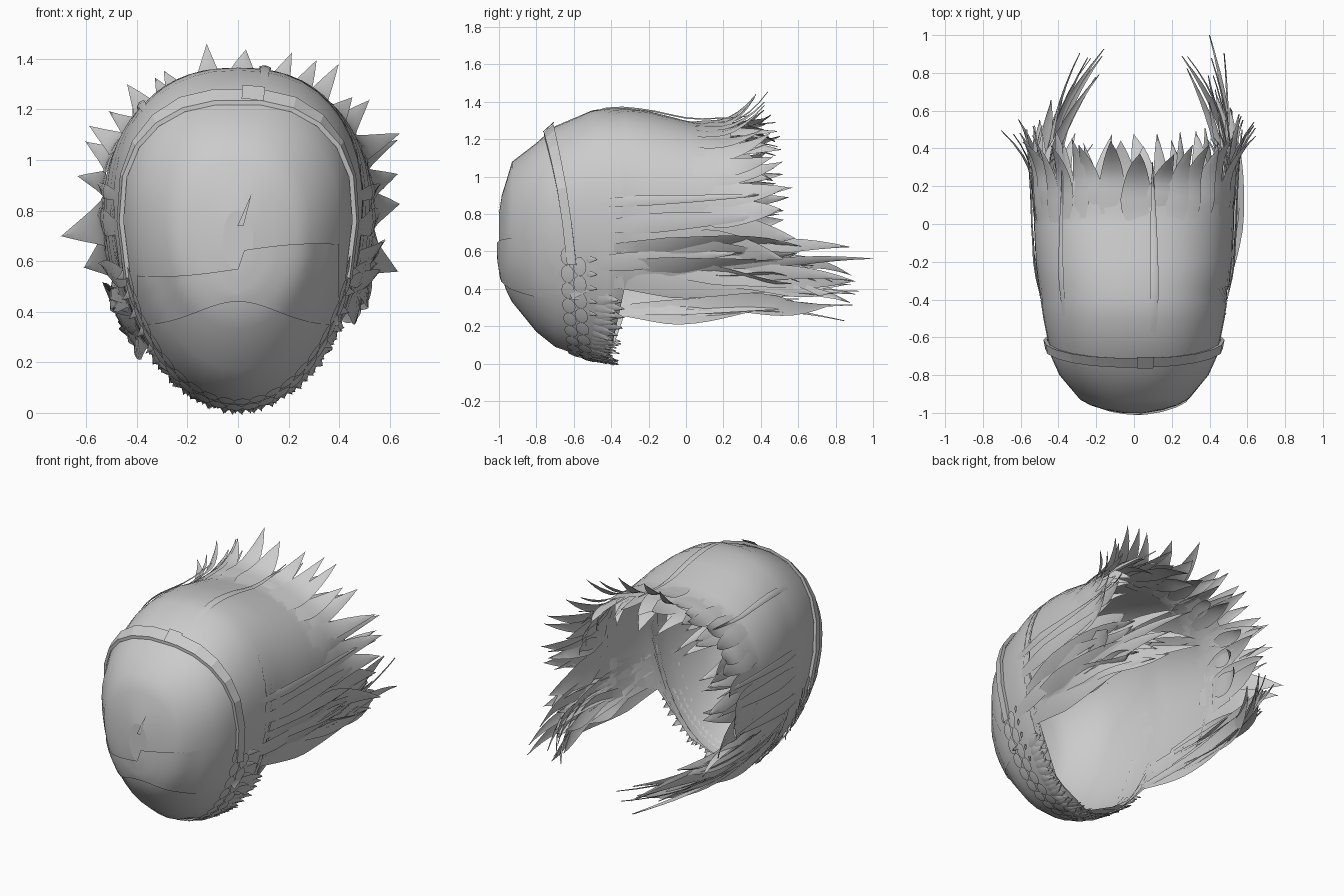
import bpy, bmesh, math, random
from mathutils import Vector
from mathutils.bvhtree import BVHTree

if "Cube" in bpy.data.objects:
    bpy.data.objects.remove(bpy.data.objects["Cube"])

random.seed(4)
R = random.uniform

# cross-sections along y: y, half width, top z, bottom z, height of widest point,
# lowest arc angle on the right and on the left
RINGS = [(-1.0, .06, .80, .56, .68, -90, -90), (-.985, .15, .90, .46, .69, -90, -90),
         (-.96, .23, .98, .39, .71, -90, -90), (-.93, .285, 1.08, .33, .74, -90, -90),
         (-.80, .395, 1.18, .17, .79, -90, -90), (-.70, .44, 1.27, .09, .82, -90, -90),
         (-.50, .48, 1.355, .02, .83, -90, -90), (-.42, .492, 1.365, .015, .83, -90, -90),
         (-.39, .495, 1.365, .01, .83, -60, -65), (-.33, .505, 1.365, .01, .83, -32, -44),
         (-.20, .52, 1.35, .01, .83, -28, -44), (0, .53, 1.30, .01, .83, -24, -43),
         (.06, .53, 1.29, .01, .83, -20, -22), (.12, .53, 1.29, .01, .83, -15, -14),
         (.24, .53, 1.285, .01, .83, -13, -13)]


def ring(y):
    if y <= RINGS[0][0]:
        return RINGS[0][1:]
    for a, b in zip(RINGS, RINGS[1:]):
        if y <= b[0]:
            f = (y - a[0]) / (b[0] - a[0])
            return [p + (q - p) * f for p, q in zip(a[1:], b[1:])]
    return RINGS[-1][1:]


def sin(deg):
    return math.sin(math.radians(deg))


def surf(y, ang, off=0.0):
    """Point on the head surface at depth y and angle (0 = +x, 90 = top)."""
    w, zt, zb, zm = ring(y)[:4]
    c, s = sin(ang + 90), sin(ang)
    h = zt - zm if s > 0 else zm - zb
    if s > 0:  # the crown is a little squarer than an ellipse
        c = math.copysign(abs(c) ** .84, c)
        s = s ** .93
    return Vector(((w + off) * c, y, zm + (h + off) * s))


def add_grid(bm, rows):
    vs = [[bm.verts.new(p) for p in r] for r in rows]
    for a, b in zip(vs, vs[1:]):
        for i in range(len(a) - 1):
            bm.faces.new((a[i], a[i + 1], b[i + 1], b[i]))
    return vs


def finish(bm, name, angle=60):
    me = bpy.data.meshes.new(name)
    bmesh.ops.remove_doubles(bm, verts=bm.verts, dist=.0005)
    bm.to_mesh(me)
    bm.free()
    ob = bpy.data.objects.new(name, me)
    bpy.context.collection.objects.link(ob)
    bpy.ops.object.select_all(action='DESELECT')
    ob.select_set(True)
    bpy.context.view_layer.objects.active = ob
    bpy.ops.object.shade_smooth_by_angle(angle=math.radians(angle))
    return ob


def lock(bm, y0, y1, a0, a1, half, flare=0.0, base=.006, curl=0.0, dz=0.0, wave=0.0, twist=0.0, n=8):
    """Tapered leaf of hair rising out of the head surface; the tip flicks out (flare) or inward (curl)."""
    rows = []
    for i in range(n + 1):
        t = i / n
        y = y0 + (y1 - y0) * t
        a = a0 + (a1 - a0) * t + wave * math.sin(2 * math.pi * t) * t
        k = max(0, (t - .4) / .6) ** 2
        full = 1 - t ** 2.2
        h = half * min(1, .4 + 2 * t) * full + .02
        row = []
        for s in (-1, 0, 1):
            lift = base * min(1, 3 * t) - .005 * max(0, 1 - 3 * t) + s * twist * t * full
            p = surf(y, a + s * h, lift + flare * k + (.006 if s == 0 and t > .2 else 0))
            p.x -= math.copysign(curl * k, p.x)
            p.z += dz * k
            row.append(p)
        rows.append(row)
    add_grid(bm, rows)


# hollow head shell, open at the back and under the nape
bm = bmesh.new()
rows = []
for r in RINGS:
    lo, hi = r[5], 180 - r[6]
    rows.append([surf(r[0], lo + (hi - lo) * i / 40) for i in range(41)])
vs = add_grid(bm, rows)
bm.faces.new(vs[0][:-1])
tree = BVHTree.FromBMesh(bm)
finish(bm, "head_shell", 80)

# spikes around the rear opening: flared outer layer, straight middle, drooping inner
bm = bmesh.new()
for i in range(21):
    a = -12 + 204 * i / 20 + R(-2, 2)
    up = max(0, sin(a))
    lock(bm, R(-.05, .06), .54 - .13 * up + R(-.05, .03), a, a + R(-5, 5), R(7, 9), R(.09, .17),
         twist=R(-.03, .03))
for i in range(20):
    a = -10 + 200 * i / 19 + R(-3, 3)
    up = max(0, sin(a))
    lock(bm, R(.0, .12), .55 - .10 * up + R(-.06, .04), a, a + R(-9, 9), R(5, 8), R(-.04, .06), -.006,
         twist=R(-.04, .04))
for i in range(14):
    a = 0 + 180 * i / 13 + R(-4, 4)
    lock(bm, R(.05, .15), R(.36, .48), a, a + R(-10, 10), R(5, 7), R(-.14, -.04), -.02, twist=R(-.04, .04))
finish(bm, "rear_hair_spikes")

# long strands lying on the skull
bm = bmesh.new()
for y0, y1, a0, a1, h in [(-.68, .34, 80, 83, 2.5), (-.6, .32, 138, 128, 2.5), (-.55, .48, 2, 8, 3),
                          (-.55, .5, 178, 171, 3), (-.5, .5, -7, -2, 4), (-.5, .5, 187, 182, 4),
                          (-.6, .3, -22, -16, 4), (-.6, .3, 202, 196, 4)]:
    lock(bm, y0, y1, a0, a1, h, .03, .010, n=12)
finish(bm, "skull_strands")

# long low side locks sweeping back and curling inward; the left ones hang lower
for side, name, low, high in ((1, "right_side_locks", -29, -15), (-1, "left_side_locks", -42, -25)):
    bm = bmesh.new()
    # start y, end y, start angle, end angle, half width, inward curl
    locks = [(-.35, 1.0, -23, -20, 3.5, .22)] if side > 0 else []
    for i in range(16):
        a = low + (high - low) * i / 15
        end = R(.55, .93)
        locks.append((R(-.4, .0), end, a, a + R(-8, 2) * (side > 0) + R(-1, 4), R(3.5, 5.5),
                      (end - .45) * R(.2, 1)))
    for y0, y1, a0, a1, h, c in locks:
        if side < 0:
            a0, a1, c = 180 - a0, 180 - a1, c * 1.5
        lock(bm, y0, y1, a0, a1, h, R(-.02, .06), R(.004, .03), c * .6, R(-.06, .04), R(-4, 4),
             R(-.09, .09), n=14)
    finish(bm, name)

# beard fringe along the rear jaw edge
bm = bmesh.new()
for layer in range(2):
    for i in range(28):
        a = -36 - 98 * (i + .5 * layer) / 27.5
        e = -.35 - .06 * abs(sin(a)) ** 3 - .04 * layer
        lock(bm, e - .09, e + R(0, .05), a, a + R(-2, 2), 2.6, R(0, .012), .004, n=4)
finish(bm, "jaw_fringe")

# raised faceted headband tilted over the brow
bm = bmesh.new()
rows = []
for i in range(14):
    a = -22 + 224 * i / 13
    y = -.645 - .09 * sin(a)
    rows.append([surf(y - .025, a, .006), surf(y - .025, a, .024),
                 surf(y + .025, a, .024), surf(y + .025, a, .004)])
add_grid(bm, rows)
finish(bm, "headband", 15)

# clasp on the crown
bm = bmesh.new()
add_grid(bm, [[surf(-.765 + .06 * j, 80 + 3 * i, .03) for i in range(4)] for j in range(2)])
finish(bm, "band_clasp")

# scale ornaments down the cheeks and under the chin
bm = bmesh.new()
for col in range(2):
    for i in range(19):
        a = -19 - 142 * (i + .5 * col) / 18.5
        y = -.635 + .065 * col + .04 * sin(a) ** 4
        rim = [bm.verts.new(surf(y + .036 * sin(q + 90), a + 4 * sin(q), .010)) for q in range(0, 360, 36)]
        mid = bm.verts.new(surf(y, a, .014))
        for k in range(10):
            bm.faces.new((mid, rim[k], rim[(k + 1) % 10]))
finish(bm, "cheek_scales")

# little leaves behind the scales
bm = bmesh.new()
for i in range(5):
    for a in (-20 - 6 * i, 200 + 6 * i):
        lock(bm, -.54, -.475, a, a + 1, 1.5, .02, .008, n=5)
finish(bm, "cheek_leaves")


def on_face(x, z, off):
    hit = tree.ray_cast(Vector((x, -2, z)), Vector((0, 1, 0)))[0]
    return (hit or Vector((x, -.6, z))) - Vector((0, off, 0))


# thin cloth wrapped across the lower face
bm = bmesh.new()
rows = []
for i in range(33):
    x = -.40 + .80 * i / 32
    top = .57 + .03 * math.sin(x * 5) + .07 * (x > .02)
    low = .34 + .10 * math.exp(-(x / .22) ** 2)
    rows.append([on_face(x, low + (top - low) * j / 7, .010) for j in range(8)])
add_grid(bm, rows)
finish(bm, "face_cloth")

# slim forehead crease
bm = bmesh.new()
add_grid(bm, [[on_face(.01 + .045 * t + s * .012 * (1 - t), .74 + .13 * t, .008) for s in (-1, 1)]
              for t in (0, .33, .66, .98)])
finish(bm, "forehead_crease")
